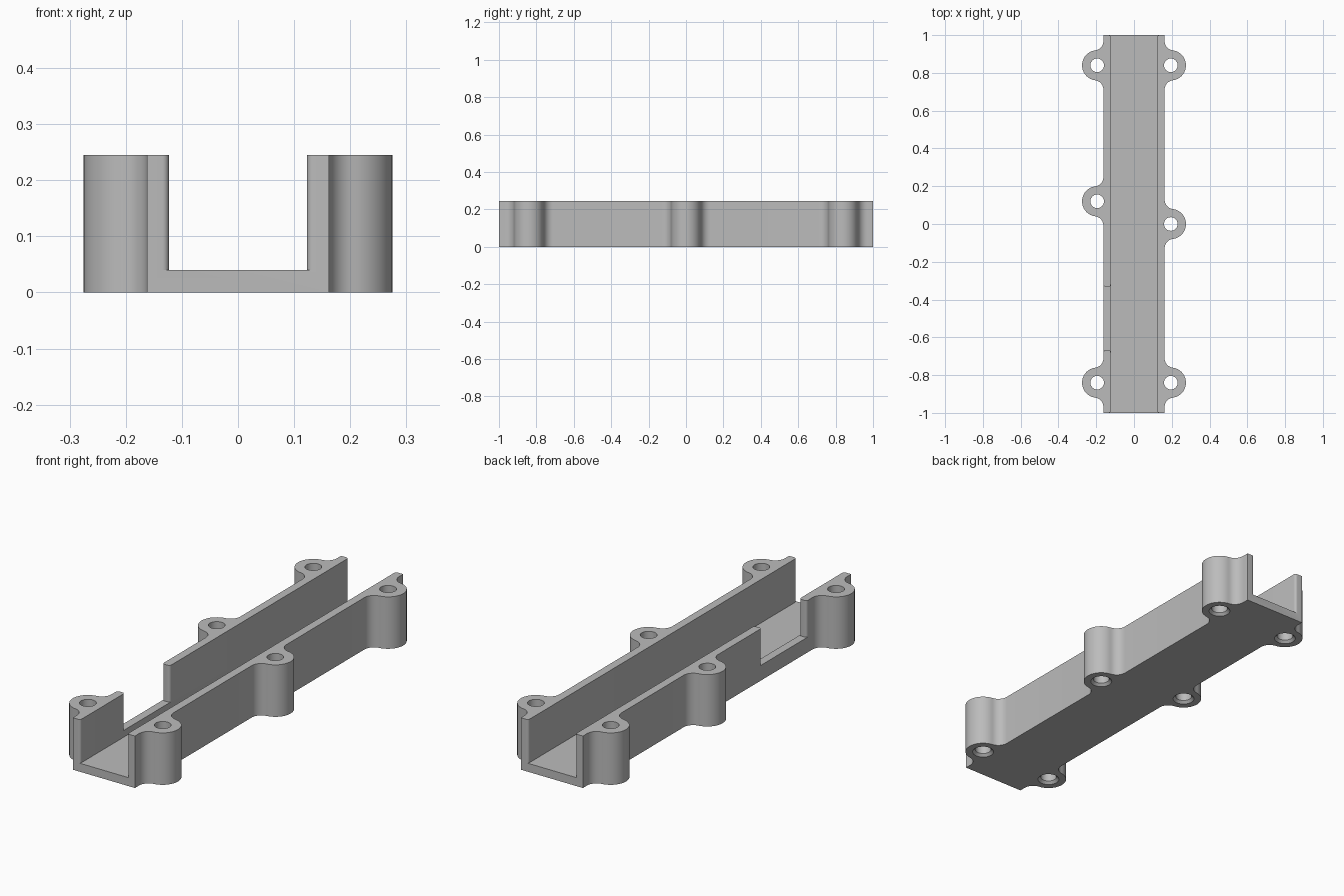
import bpy
import bmesh
import math

cube = bpy.data.objects.get("Cube")
if cube:
    bpy.data.objects.remove(cube, do_unlink=True)

HEIGHT, FLOOR, SILL = 0.245, 0.04, 0.072
OUTER, INNER = 0.162, 0.123          # half widths of the channel
BOSS_X, BOSS_R, FILLET = 0.195, 0.08, 0.05
HOLE_R, ROUND = 0.036, 0.012
BOSSES = {1: (-0.84, 0.0, 0.84), -1: (-0.84, 0.12, 0.84)}

grey = bpy.data.materials.new("plain grey")
grey.use_nodes = True
colour = (0.5, 0.5, 0.5, 1)
grey.diffuse_color = colour
grey.node_tree.nodes["Principled BSDF"].inputs["Base Color"].default_value = colour


def arc(cx, cy, r, a0, a1, n):
    """Points along an arc from angle a0 to a1."""
    return [(cx + r * math.cos(a0 + (a1 - a0) * i / n),
             cy + r * math.sin(a0 + (a1 - a0) * i / n)) for i in range(n + 1)]


def make_object(name, bm):
    bmesh.ops.recalc_face_normals(bm, faces=bm.faces)
    mesh = bpy.data.meshes.new(name)
    bm.to_mesh(mesh)
    bm.free()
    mesh.materials.append(grey)
    obj = bpy.data.objects.new(name, mesh)
    bpy.context.collection.objects.link(obj)
    return obj


def prism(name, outline, z0, z1):
    """Extrude a closed outline from z0 to z1."""
    bm = bmesh.new()
    face = bm.faces.new([bm.verts.new((x, y, z0)) for x, y in outline])
    top = bmesh.ops.extrude_face_region(bm, geom=[face])["geom"]
    for v in top:
        if isinstance(v, bmesh.types.BMVert):
            v.co.z = z1
    return make_object(name, bm)


def side_outline(side):
    """Outer edge from front to back, with filleted screw bosses."""
    fx = OUTER + FILLET
    dy = math.sqrt((FILLET + BOSS_R) ** 2 - (fx - BOSS_X) ** 2)
    a = math.atan2(dy, fx - BOSS_X)
    pts = [(OUTER, -1)]
    for y in BOSSES[side]:
        pts += arc(fx, y - dy, FILLET, math.pi, math.pi - a, 10)
        pts += arc(BOSS_X, y, BOSS_R, -a, a, 32)[1:-1]
        pts += arc(fx, y + dy, FILLET, math.pi + a, math.pi, 10)
    pts.append((OUTER, 1))
    return [(side * x, y) for x, y in pts]


def cut(target, cutter):
    cutter.hide_render = True
    mod = target.modifiers.new("cut", "BOOLEAN")
    mod.operation, mod.solver, mod.object = "DIFFERENCE", "EXACT", cutter
    bpy.context.view_layer.objects.active = target
    bpy.ops.object.modifier_apply(modifier=mod.name)
    bpy.data.objects.remove(cutter, do_unlink=True)


# Solid body
body = prism("channel_body", side_outline(1) + side_outline(-1)[::-1], 0, HEIGHT)

# Channel, flared at both ends to round the inner wall corners
quarter = arc(INNER + ROUND, 1 - ROUND, ROUND, math.pi, math.pi / 2, 6)
edge = quarter + [(INNER + ROUND, 1.1)]
right = [(x, -y) for x, y in edge[::-1]] + edge
channel = right + [(-x, y) for x, y in right[::-1]]
cut(body, prism("channel_cutter", channel, FLOOR, HEIGHT + 0.1))

# Side opening, flared to round the wall ends
MID, HALF = -0.5, 0.168
flare = [(-0.35, HALF + ROUND)]
flare += arc(-OUTER + ROUND, HALF + ROUND, ROUND, math.pi, 1.5 * math.pi, 6)
flare += arc(-INNER - ROUND, HALF + ROUND, ROUND, -math.pi / 2, 0, 6)
flare += [(-0.05, HALF + ROUND)]
opening = [(x, MID + y) for x, y in flare] + [(x, MID - y) for x, y in flare[::-1]]
cut(body, prism("opening_cutter", opening, SILL, HEIGHT + 0.1))

# Screw holes, chamfered underneath
for side, rows in BOSSES.items():
    for y in rows:
        bm = bmesh.new()
        rings = []
        for r, z in ((HOLE_R + 0.012, -0.05), (HOLE_R + 0.012, 0),
                     (HOLE_R, 0.012), (HOLE_R, HEIGHT + 0.05)):
            rings.append([bm.verts.new((px, py, z)) for px, py in
                          arc(side * BOSS_X, y, r, 0, math.tau, 32)[:-1]])
        for low, high in zip(rings, rings[1:]):
            for i in range(32):
                j = (i + 1) % 32
                bm.faces.new((low[i], low[j], high[j], high[i]))
        bm.faces.new(rings[0])
        bm.faces.new(rings[-1])
        cut(body, make_object("hole_cutter", bm))

# Smooth the curved walls, keep the edges sharp
bpy.ops.object.select_all(action="DESELECT")
body.select_set(True)
bpy.context.view_layer.objects.active = body
bpy.ops.object.shade_smooth_by_angle(angle=math.radians(30))
